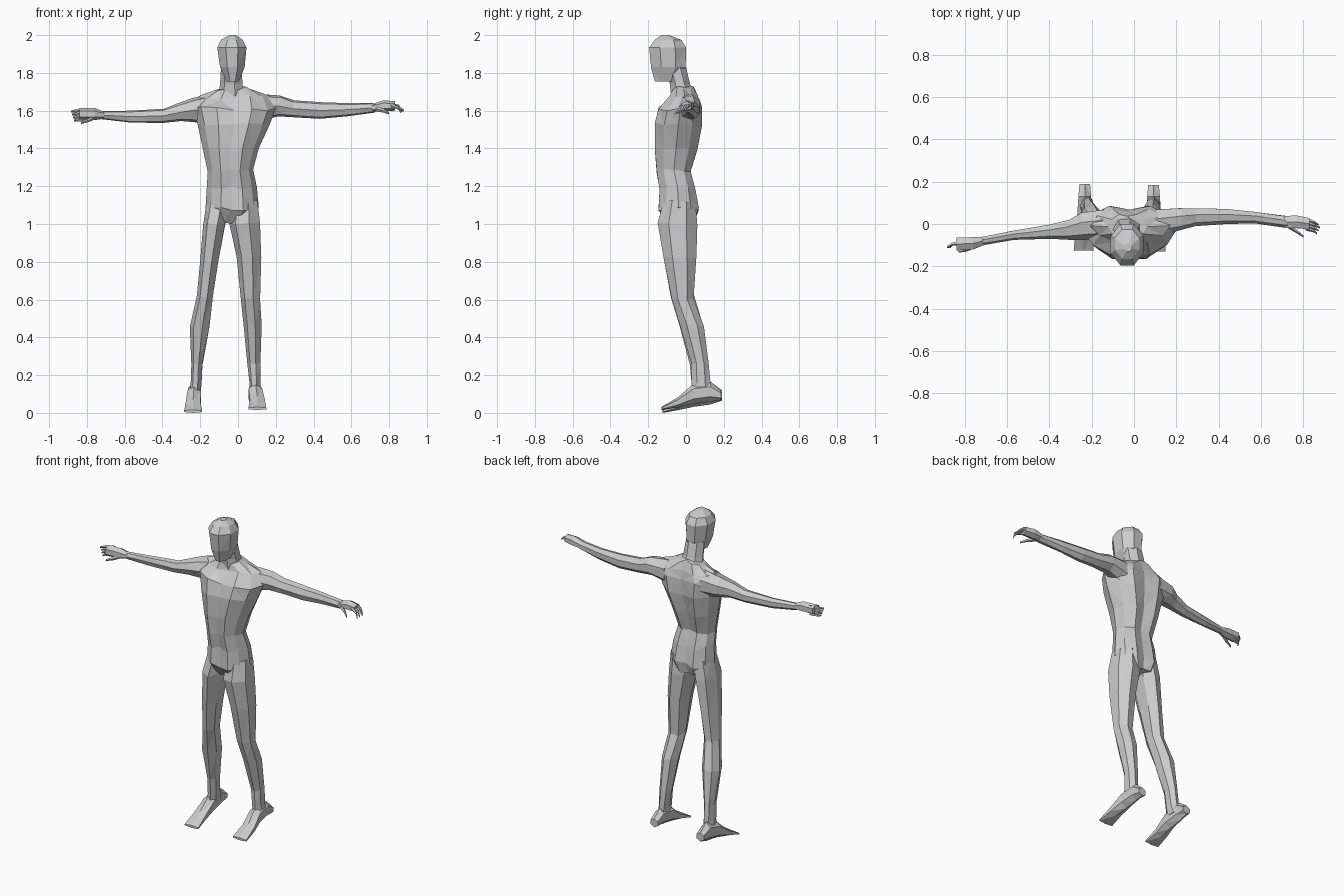
import bpy, bmesh, math, random
from mathutils import Vector

random.seed(4)
skin = bpy.data.materials.new("matte_grey")
skin.diffuse_color = (0.6, 0.6, 0.6, 1)

# Cross-sections in unit coordinates (-1..1)
half = [(0, -.93), (.42, -1), (.8, -.6), (1, 0), (.85, .6), (.45, 1), (0, .85)]
BODY = half + [(-x, y) for x, y in half[-2:0:-1]]


def polygon(n, turn=.5):
    pts = [(math.cos(2 * math.pi * (i + turn) / n), math.sin(2 * math.pi * (i + turn) / n))
           for i in range(n)]
    mx, my = max(abs(p[0]) for p in pts), max(abs(p[1]) for p in pts)
    return [(x / mx, y / my) for x, y in pts]


def loft(name, axis, sections, shape, jitter=.0):
    """Skin rings along an axis; each section is (position, lo_a, hi_a, lo_b, hi_b)."""
    a, b = [i for i in range(3) if i != axis]
    bm = bmesh.new()
    rings = []
    for t, a0, a1, b0, b1 in sections:
        ring = []
        for u, v in shape:
            co = Vector((0, 0, 0))
            co[axis] = t + random.uniform(-1, 1) * jitter
            co[a] = (a0 + a1) / 2 + u * (a1 - a0) / 2
            co[b] = (b0 + b1) / 2 + v * (b1 - b0) / 2
            ring.append(bm.verts.new(co))
        rings.append(ring)
    n = len(shape)
    for r, s in zip(rings, rings[1:]):
        for i in range(n):
            j = (i + 1) % n
            bm.faces.new((r[i], r[j], s[j], s[i]))
    bm.faces.new(rings[0][::-1])
    bm.faces.new(rings[-1])
    bmesh.ops.triangulate(bm, faces=bm.faces[:])
    bmesh.ops.recalc_face_normals(bm, faces=bm.faces[:])
    me = bpy.data.meshes.new(name)
    bm.to_mesh(me)
    bm.free()
    me.materials.append(skin)
    ob = bpy.data.objects.new(name, me)
    bpy.context.collection.objects.link(ob)
    return ob


def digit(name, points, r):
    """Tapered finger through a few points running mainly along x."""
    secs = []
    for i, (x, y, z) in enumerate(points):
        w = r * (1 - .3 * i)
        secs.append((x, y - w, y + w, z - w, z + w))
    loft(name, 0, secs, polygon(5))


# Torso, from crotch to base of neck
loft("torso", 2, [
    (1.01, -.14, .06, -.09, .045),
    (1.08, -.172, .11, -.145, .068),
    (1.19, -.165, .10, -.14, .05),
    (1.28, -.16, .08, -.155, .025),
    (1.40, -.185, .11, -.165, .06),
    (1.53, -.215, .17, -.165, .085),
    (1.61, -.24, .20, -.145, .085),
    (1.67, -.20, .17, -.085, .07),
    (1.72, -.12, .06, -.07, .045)], BODY, .012)

# Neck and head
loft("neck", 2, [
    (1.64, -.11, .05, -.075, .065),
    (1.74, -.095, .03, -.085, .022),
    (1.83, -.09, .025, -.11, .0)], polygon(7))
loft("head", 2, [
    (1.755, -.06, .005, -.165, -.05),
    (1.83, -.095, .035, -.185, -.002),
    (1.935, -.11, .045, -.195, .0),
    (1.975, -.09, .025, -.165, -.025),
    (2.0, -.045, -.01, -.13, -.09)], polygon(8))

# Legs
loft("left_leg", 2, [
    (1.12, -.165, -.035, -.12, .05),
    (1.00, -.185, -.062, -.145, .058),
    (.80, -.20, -.10, -.115, .05),
    (.62, -.218, -.128, -.08, .042),
    (.46, -.255, -.145, -.035, .09),
    (.26, -.247, -.185, .02, .115),
    (.16, -.25, -.19, .03, .125),
    (.09, -.26, -.195, .03, .15)], polygon(7), .008)
loft("right_leg", 2, [
    (1.12, -.03, .11, -.12, .05),
    (1.00, -.045, .125, -.15, .06),
    (.83, -.008, .13, -.12, .055),
    (.60, .015, .122, -.075, .04),
    (.46, .03, .13, -.03, .095),
    (.26, .05, .122, .03, .12),
    (.16, .06, .122, .03, .13),
    (.09, .062, .125, .03, .15)], polygon(7), .008)

# Feet: flat wedges from heel to toes
for side, x0, x1, dy, dz in (("left", -.285, -.19, 0, 0), ("right", .055, .15, -.005, .015)):
    c = (x0 + x1) / 2 + (.005 if side == "left" else -.01)
    loft(side + "_foot", 1, [
        (-.125 + dy, x0, x1, dz, .016 + dz),
        (-.04, x0 + .008, x1 - .008, .015 + dz, .07 + dz),
        (.04, c - .036, c + .036, .032 + dz, .14 + dz),
        (.13, c - .03, c + .03, .045 + dz, .165),
        (.19 + dy, c - .025, c + .025, .065, .12)], polygon(6))

# Arms
loft("right_arm", 0, [
    (.10, -.06, .075, 1.54, 1.69),
    (.22, -.03, .08, 1.57, 1.68),
    (.30, -.01, .078, 1.565, 1.655),
    (.43, .0, .075, 1.557, 1.645),
    (.57, .003, .06, 1.57, 1.64),
    (.72, -.018, .04, 1.59, 1.64)], polygon(7), .01)
loft("left_arm", 0, [
    (-.14, -.07, .075, 1.53, 1.69),
    (-.24, -.075, .06, 1.54, 1.665),
    (-.31, -.075, .025, 1.545, 1.64),
    (-.40, -.07, .0, 1.535, 1.61),
    (-.57, -.075, -.03, 1.537, 1.60),
    (-.72, -.1, -.058, 1.555, 1.597)], polygon(7), .01)

# Palms
loft("right_palm", 0, [
    (.71, -.018, .038, 1.595, 1.635),
    (.77, -.02, .04, 1.595, 1.655),
    (.83, -.025, .028, 1.60, 1.65)], polygon(6))
loft("left_palm", 0, [
    (-.71, -.1, -.06, 1.557, 1.595),
    (-.76, -.12, -.062, 1.55, 1.615),
    (-.84, -.125, -.065, 1.55, 1.615)], polygon(6))

# Fingers and thumbs
for i in range(4):
    y = .022 - .014 * i
    digit("right_finger", [(.81, y, 1.628), (.85, y - .012, 1.625 - .004 * i),
                           (.88 - .008 * abs(i - 1), y - .025, 1.605 - .006 * i)], .011)
    z = 1.603 - .016 * i
    digit("left_finger", [(-.81, -.085, z), (-.86, -.095, z - .004),
                          (-.885 + .006 * i, -.11, z - .008)], .012)
digit("right_thumb", [(.73, -.008, 1.61), (.77, -.035, 1.60), (.80, -.058, 1.585)], .014)
digit("left_thumb", [(-.75, -.1, 1.57), (-.79, -.12, 1.55), (-.83, -.13, 1.535)], .014)
